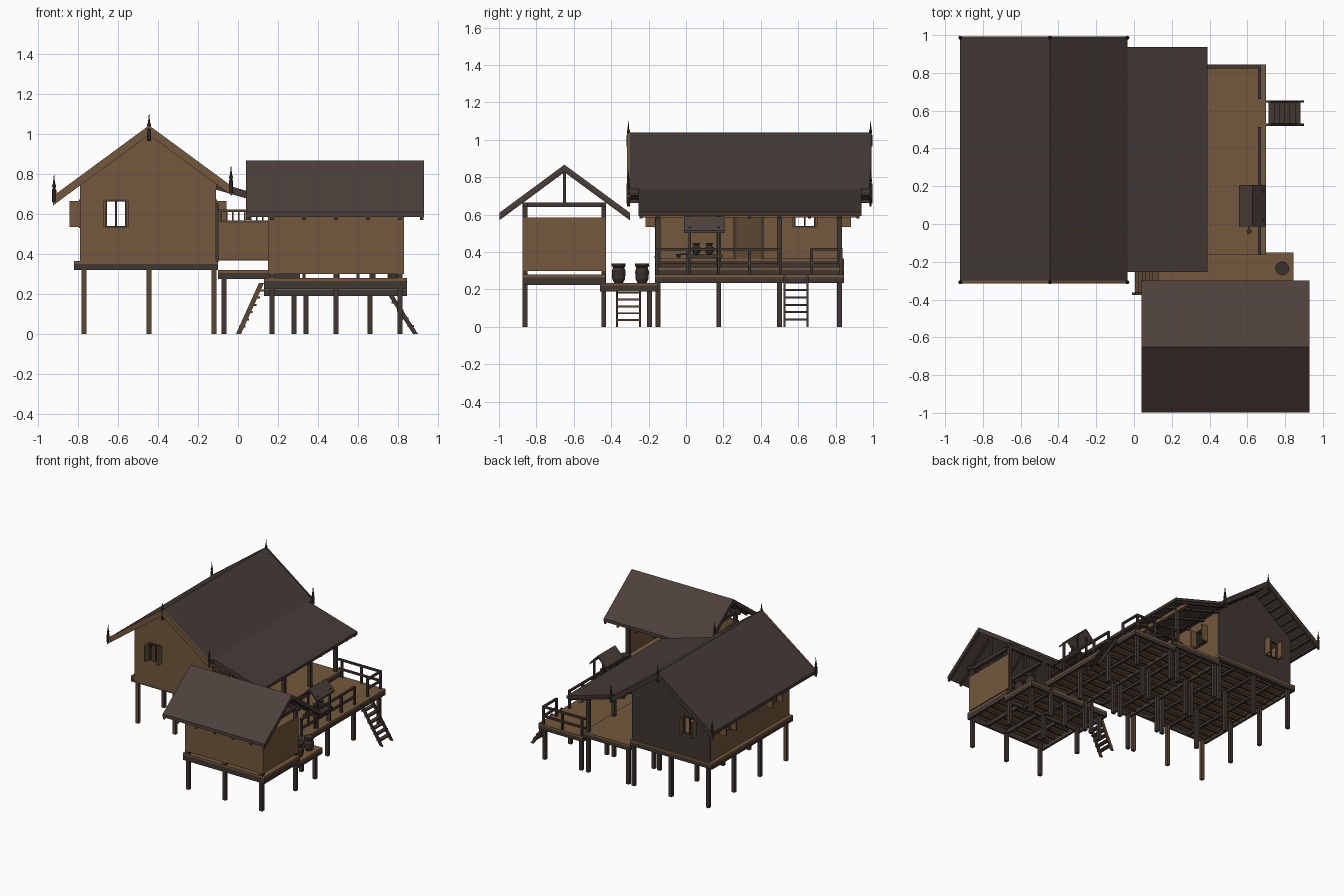
import bpy, bmesh, math
from mathutils import Vector

if "Cube" in bpy.data.objects:
    bpy.data.objects.remove(bpy.data.objects["Cube"])


def material(name, rgb):
    m = bpy.data.materials.new(name)
    m.diffuse_color = (*rgb, 1)
    m.use_nodes = True
    m.node_tree.nodes["Principled BSDF"].inputs["Base Color"].default_value = m.diffuse_color
    return m


TAN = material("tan_wood", (0.175, 0.098, 0.045))
BROWN = material("brown_wood", (0.11, 0.064, 0.032))
DARK = material("dark_wood", (0.052, 0.038, 0.031))
ROOF = material("roof_shingle", (0.058, 0.043, 0.036))
ROOF2 = material("kitchen_shingle", (0.074, 0.052, 0.043))
CLAY = material("dark_clay", (0.04, 0.03, 0.025))


def finish(name, bm, mat):
    bmesh.ops.recalc_face_normals(bm, faces=bm.faces)
    me = bpy.data.meshes.new(name)
    bm.to_mesh(me)
    bm.free()
    if mat:
        me.materials.append(mat)
    ob = bpy.data.objects.new(name, me)
    bpy.context.scene.collection.objects.link(ob)
    return ob


def boxes(name, items, mat):
    """Each item is x0, x1, y0, y1, z0, z1."""
    bm = bmesh.new()
    for x0, x1, y0, y1, z0, z1 in items:
        vs = bmesh.ops.create_cube(bm, size=1)["verts"]
        for v in vs:
            v.co = ((x0 + x1) / 2 + v.co.x * (x1 - x0), (y0 + y1) / 2 + v.co.y * (y1 - y0),
                    (z0 + z1) / 2 + v.co.z * (z1 - z0))
    return finish(name, bm, mat)


def prism(name, pts, axis, spans, mat):
    """Extrude a profile (u, z) along the axis over each span."""
    bm = bmesh.new()
    for a0, a1 in spans:
        rings = [[bm.verts.new((u, a, z) if axis == "y" else (a, u, z)) for u, z in pts] for a in (a0, a1)]
        n = len(pts)
        bm.faces.new(rings[0])
        bm.faces.new(rings[1])
        for i in range(n):
            bm.faces.new((rings[0][i], rings[0][(i + 1) % n], rings[1][(i + 1) % n], rings[1][i]))
    return finish(name, bm, mat)


def lathe(name, prof, spots, mat, n=10):
    bm = bmesh.new()
    for c in spots:
        rings = [[bm.verts.new((c[0] + r * math.cos(k * math.tau / n), c[1] + r * math.sin(k * math.tau / n), c[2] + z))
                  for k in range(n)] for r, z in prof]
        for a, b in zip(rings, rings[1:]):
            for k in range(n):
                bm.faces.new((a[k], a[(k + 1) % n], b[(k + 1) % n], b[k]))
        bm.faces.new(rings[0])
        bm.faces.new(rings[-1])
    return finish(name, bm, mat)


def posts(name, xs, ys, z1, mat, w=0.013, z0=0):
    return boxes(name, [(x - w, x + w, y - w, y + w, z0, z1) for x in xs for y in ys], mat)


def chevron(l, r, t):
    return [l, r[0], r[1], (r[1][0], r[1][1] - t), (r[0][0], r[0][1] - t), (l[0], l[1] - t)]


def deck(name, x0, x1, y0, y1, top, mat, depth=0.045):
    """Plank slab, rim beams and crossing joists."""
    boxes(name + "_planks", [(x0, x1, y0, y1, top - 0.015, top)], mat)
    lo, w = top - depth, 0.015
    boxes(name + "_rim", [(x0, x1, y, y + w, lo, top - 0.015) for y in (y0, y1 - w)] +
          [(x, x + w, y0, y1, lo, top - 0.015) for x in (x0, x1 - w)], DARK)
    nx, ny = max(2, round((x1 - x0) / 0.16)), max(2, round((y1 - y0) / 0.08))
    boxes(name + "_joists", [(x0, x1, y0 + (y1 - y0) * i / ny - 0.006, y0 + (y1 - y0) * i / ny + 0.006,
                              top - 0.03, top - 0.015) for i in range(1, ny)] +
          [(x0 + (x1 - x0) * i / nx - 0.01, x0 + (x1 - x0) * i / nx + 0.01, y0, y1, lo, top - 0.025)
           for i in range(1, nx)], DARK)


def ladder(name, xt, zt, xb, y0, y1, n, mat):
    w = 0.012
    s = 1 if xb > xt else -1
    prof = [(xt, zt), (xt + s * 0.025, zt), (xb + s * 0.01, 0), (xb - s * 0.015, 0)]
    prism(name + "_rails", prof, "y", [(y0, y0 + w), (y1 - w, y1)], mat)
    steps = []
    for i in range(1, n + 1):
        f = i / (n + 1)
        x, z = xb + (xt - xb) * f, zt * f
        steps.append((x - 0.014, x + 0.018, y0, y1, z - 0.005, z + 0.005))
    boxes(name + "_rungs", steps, mat)


# Decks at their four levels
deck("house_floor", -0.82, -0.10, -0.165, 0.845, 0.365, TAN)
deck("porch_floor", -0.10, 0.31, -0.165, 0.845, 0.32, TAN)
deck("terrace_floor", 0.31, 0.70, -0.165, 0.845, 0.28, TAN)
deck("kitchen_floor", 0.13, 0.845, -0.875, -0.43, 0.28, TAN, 0.055)
deck("walkway_floor", 0.13, 0.845, -0.46, -0.15, 0.235, TAN)

# Stilts
YS = (-0.15, 0.175, 0.5, 0.82)
posts("house_front_stilts", (-0.77, -0.445, -0.12), YS[:1], 0.33, BROWN)
posts("house_stilts", (-0.77, -0.445, -0.12), YS[1:], 0.33, DARK)
posts("porch_inner_stilts", (-0.07,), YS, 0.29, DARK)
posts("porch_posts", (0.28,), YS, 0.61, DARK)
posts("terrace_stilts", (0.34, 0.66), YS, 0.25, DARK)
posts("kitchen_posts", (0.17, 0.49, 0.81), (-0.86, -0.44), 0.665, DARK)
posts("walkway_stilts", (0.17, 0.49, 0.81), (-0.195,), 0.2, DARK)

# House walls with window openings
cut = boxes("window_cutters", [(-0.66, -0.56, -0.3, 1, 0.54, 0.67), (-1, 0, 0.58, 0.69, 0.54, 0.66),
                               (-1, -0.6, 0.0, 0.11, 0.54, 0.66)], None)
cut.hide_render = True
cut.hide_viewport = False
cut.display_type = "WIRE"
gable = [(-0.79, 0.32), (-0.11, 0.32), (-0.11, 0.755), (-0.445, 1.005), (-0.79, 0.75)]
walls = [prism("front_gable_wall", gable, "y", [(-0.165, -0.15)], TAN),
         prism("back_gable_wall", gable, "y", [(0.815, 0.83)], DARK),
         boxes("left_wall", [(-0.79, -0.775, -0.15, 0.815, 0.34, 0.75)], TAN),
         boxes("right_wall", [(-0.125, -0.11, -0.15, 0.815, 0.32, 0.755)], TAN)]
for w in walls:
    m = w.modifiers.new("openings", "BOOLEAN")
    m.operation, m.object, m.solver = "DIFFERENCE", cut, "EXACT"


def window(name, c, n, width, mat):
    """Open shutters, frame and bars; c is the wall centre, n the outward direction."""
    side = Vector((-n[1], n[0], 0))
    n, c, items = Vector(n), Vector(c), []

    def put(s0, s1, d0, d1, z0, z1):
        p, q = c + side * s0 + n * d0, c + side * s1 + n * d1
        return (min(p.x, q.x), max(p.x, q.x), min(p.y, q.y), max(p.y, q.y), z0, z1)
    h = width / 2
    for s in (-1, 1):
        items.append(put(s * h, s * (h + 0.012), 0, 0.052, 0.535, 0.665))
    boxes(name + "_shutters", items, mat)
    fr = [put(s * h - 0.006, s * h + 0.006, -0.016, 0.005, 0.53, 0.67) for s in (-1, 1)]
    fr += [put(-h, h, -0.016, 0.005, z, z + 0.01) for z in (0.53, 0.662)]
    fr.append(put(-0.005, 0.005, -0.012, -0.004, 0.53, 0.67))
    boxes(name + "_frame", fr, DARK)


window("front_window", (-0.61, -0.165, 0), (0, -1, 0), 0.1, TAN)
window("back_window", (-0.61, 0.83, 0), (0, 1, 0), 0.1, TAN)
window("left_window_a", (-0.79, 0.635, 0), (-1, 0, 0), 0.11, TAN)
window("left_window_b", (-0.79, 0.055, 0), (-1, 0, 0), 0.11, TAN)
window("porch_window", (-0.11, 0.635, 0), (1, 0, 0), 0.11, TAN)
boxes("door", [(-0.11, -0.103, 0.27, 0.40, 0.365, 0.64)], BROWN)
boxes("door_frame", [(-0.11, -0.098, 0.255, 0.27, 0.36, 0.655), (-0.11, -0.098, 0.40, 0.415, 0.36, 0.655),
                     (-0.11, -0.098, 0.255, 0.415, 0.64, 0.655)], DARK)

# Main roof, battens, barge boards and finials
L, P, R = (-0.92, 0.69), (-0.445, 1.04), (-0.035, 0.738)
prism("main_roof", chevron(L, (P, R), 0.025), "y", [(-0.305, 0.985)], ROOF)
barge = chevron((L[0] - 0.005, L[1]), ((P[0], P[1] + 0.003), (R[0] + 0.005, R[1])), 0.047)
prism("front_barge", barge, "y", [(-0.315, -0.3)], TAN)
prism("back_barge", barge, "y", [(0.98, 0.993)], DARK)
battens = []
for (a, b), n in (((L, P), 9), ((R, P), 8)):
    for i in range(n):
        f = (i + 0.3) / n
        x, z = a[0] + (b[0] - a[0]) * f, a[1] + (b[1] - a[1]) * f - 0.025
        battens.append((x - 0.008, x + 0.008, -0.3, 0.98, z - 0.014, z + 0.004))
boxes("main_roof_battens", battens, DARK)
lathe("roof_finials", [(0.011, -0.06), (0.011, 0), (0.006, 0.005), (0.01, 0.02), (0.005, 0.035), (0.001, 0.075)],
      [(x, y, z) for x, z in ((L[0], 0.72), (P[0], 1.025), (R[0], 0.765)) for y in (-0.308, 0.987)], CLAY, 6)

# Porch lean-to roof
A, B = (-0.11, 0.76), (0.39, 0.615)
prism("porch_roof", [A, B, (B[0], B[1] - 0.022), (A[0], A[1] - 0.022)], "y", [(-0.255, 0.938)], ROOF)
prism("porch_rafters", [(A[0], 0.74), (B[0] - 0.01, 0.597), (B[0] - 0.01, 0.58), (A[0], 0.722)], "y",
      [(y - 0.008, y + 0.008) for y in (-0.24, -0.15, 0.01, 0.175, 0.34, 0.5, 0.66, 0.82, 0.92)], DARK)
boxes("porch_beams", [(0.268, 0.292, -0.24, 0.925, 0.585, 0.615)], TAN)

# Porch front screen with balusters
boxes("porch_screen", [(-0.10, 0.28, -0.165, -0.152, 0.375, 0.56)], TAN)
boxes("porch_screen_bars", [(-0.1, 0.28, -0.168, -0.15, 0.555, 0.567), (-0.1, 0.28, -0.168, -0.15, 0.61, 0.622),
                            (-0.1, 0.28, -0.168, -0.15, 0.368, 0.378)] +
      [(-0.09 + i * 0.03, -0.082 + i * 0.03, -0.163, -0.155, 0.56, 0.615) for i in range(13)], BROWN)

# Terrace railing with a gap at the stairs
rails = [(0.657, 0.673, a, b, z, z + 0.014) for a, b in ((-0.16, 0.51), (0.665, 0.835)) for z in (0.335, 0.408)]
rails += [(0.3, 0.673, 0.822, 0.838, z, z + 0.014) for z in (0.335, 0.408)]
boxes("terrace_rails", rails, DARK)
posts("terrace_rail_posts", (0.665,), (-0.155, 0.01, 0.175, 0.34, 0.505, 0.67, 0.83), 0.42, DARK, 0.008, 0.27)
posts("terrace_back_rail_posts", (0.33, 0.5), (0.83,), 0.42, DARK, 0.008, 0.27)

# Ladders
ladder("terrace_ladder", 0.70, 0.275, 0.89, 0.52, 0.655, 6, DARK)
ladder("walkway_ladder", 0.13, 0.255, 0.0, -0.375, -0.24, 6, BROWN)

# Kitchen walls (open at the back), gable frames and roof
boxes("kitchen_walls", [(0.15, 0.83, -0.875, -0.862, 0.30, 0.585), (0.15, 0.163, -0.87, -0.43, 0.30, 0.585),
                        (0.817, 0.83, -0.87, -0.43, 0.30, 0.585)], TAN)
boxes("kitchen_frame", [(x - 0.012, x + 0.012, -0.873, -0.427, 0.64, 0.665) for x in (0.17, 0.49, 0.81)] +
      [(x - 0.008, x + 0.008, -0.658, -0.642, 0.66, 0.845) for x in (0.17, 0.49, 0.81)] +
      [(0.13, 0.85, y - 0.012, y + 0.012, 0.64, 0.665) for y in (-0.86, -0.44)], DARK)
KL, KP, KR = (-0.998, 0.61), (-0.65, 0.867), (-0.30, 0.61)
prism("kitchen_roof", chevron(KL, (KP, KR), 0.024), "x", [(0.04, 0.93)], ROOF2)
low = [(u, z - 0.02) for u, z in (KL, KP, KR)]
prism("kitchen_rafters", chevron(low[0], low[1:], 0.02), "x",
      [(x - 0.009, x + 0.009) for x in (0.05, 0.17, 0.33, 0.49, 0.65, 0.81, 0.92)], DARK)

# Water shelf with its little roof and pots
boxes("water_shelf", [(0.585, 0.695, 0.0, 0.195, 0.372, 0.388)], DARK)
posts("water_shelf_posts", (0.60, 0.68), (0.02, 0.175), 0.535, DARK, 0.007, 0.27)
prism("water_shelf_roof", chevron((0.555, 0.515), ((0.628, 0.59), (0.70, 0.515)), 0.014), "y",
      [(-0.012, 0.207)], ROOF2)
lathe("water_pots", [(0.014, 0), (0.023, 0.015), (0.023, 0.035), (0.014, 0.046), (0.022, 0.06)],
      [(0.64, 0.055, 0.388), (0.64, 0.125, 0.388)], CLAY)
lathe("ladle_bowl", [(0.008, 0), (0.014, 0.02)], [(0.61, -0.04, 0.37)], CLAY, 8)
boxes("ladle_handle", [(0.606, 0.614, -0.035, 0.01, 0.385, 0.391)], DARK)

# Large jars on the walkway
lathe("water_jars", [(0.024, 0), (0.034, 0.02), (0.037, 0.06), (0.03, 0.082), (0.037, 0.09), (0.037, 0.105),
                     (0.028, 0.104)], [(0.785, -0.36, 0.235), (0.785, -0.235, 0.235)], CLAY, 12)
